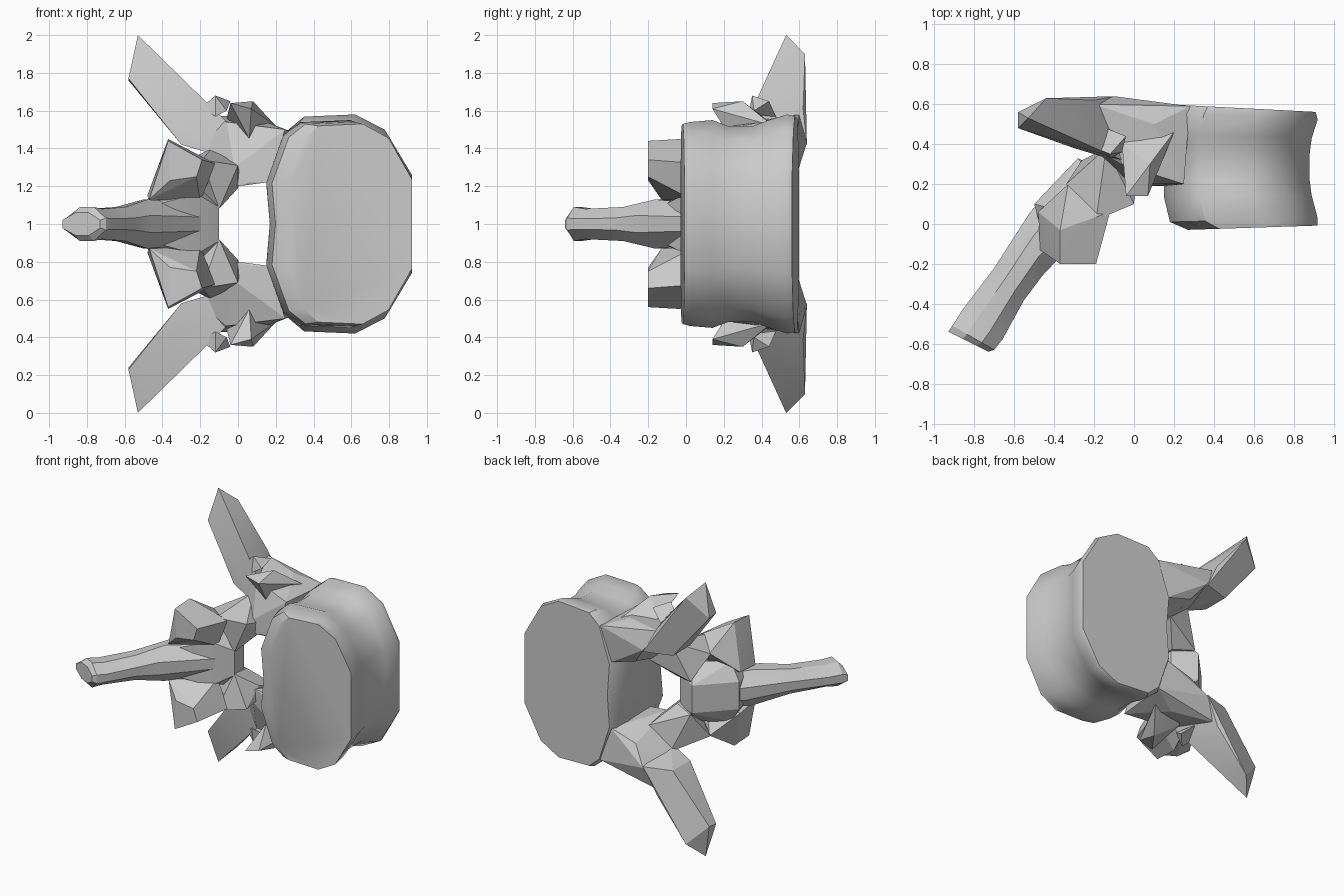
import bpy, bmesh, math

default_cube = bpy.data.objects.get("Cube")
if default_cube:
    bpy.data.objects.remove(default_cube, do_unlink=True)

MIDDLE = 1.0  # height of the symmetry plane

bone = bpy.data.materials.new("bone grey")
bone.use_nodes = True
bone.diffuse_color = (0.6, 0.6, 0.6, 1)
bone.node_tree.nodes["Principled BSDF"].inputs["Base Color"].default_value = (0.6, 0.6, 0.6, 1)


def finish(name, bm, angle):
    """Turn a bmesh into a shaded, coloured object."""
    bmesh.ops.recalc_face_normals(bm, faces=bm.faces)
    mesh = bpy.data.meshes.new(name)
    bm.to_mesh(mesh)
    bm.free()
    mesh.materials.append(bone)
    part = bpy.data.objects.new(name, mesh)
    bpy.context.collection.objects.link(part)
    bpy.ops.object.select_all(action='DESELECT')
    bpy.context.view_layer.objects.active = part
    part.select_set(True)
    bpy.ops.object.shade_smooth_by_angle(angle=math.radians(angle))
    return part


def flip(points):
    return [(x, y, 2 * MIDDLE - z) for x, y, z in points]


def faceted(name, points):
    """Wrap a faceted solid around a few corner points."""
    bm = bmesh.new()
    for point in points:
        bm.verts.new(point)
    result = bmesh.ops.convex_hull(bm, input=bm.verts)
    loose = set(result["geom_interior"]) | set(result["geom_unused"])
    loose = [v for v in loose if isinstance(v, bmesh.types.BMVert)]
    bmesh.ops.delete(bm, geom=loose, context='VERTS')
    return finish(name, bm, 15)


def faceted_pair(name, points):
    faceted("upper_" + name, points)
    faceted("lower_" + name, flip(points))


def loft(name, rings, angle):
    """Skin a row of matching closed rings and cap both ends."""
    bm = bmesh.new()
    loops = [[bm.verts.new(p) for p in ring] for ring in rings]
    for first, second in zip(loops, loops[1:]):
        for i in range(len(first)):
            j = (i + 1) % len(first)
            bm.faces.new((first[i], first[j], second[j], second[i]))
    bm.faces.new(loops[0])
    bm.faces.new(loops[-1])
    return finish(name, bm, angle)


# Main body: rounded outline lofted along y with a slight waist
half = [(.025, 0), (0, .4), (.12, .85), (.24, .98), (.6, 1), (.81, .86), (1, .45)]
outline = half + [(u, -v) for u, v in reversed(half[1:])]
sections = [  # y, left edge, right edge, half height
    (-.02, .27, .92, .53), (.02, .18, .92, .54), (.14, .15, .89, .55),
    (.22, .15, .88, .52), (.36, .15, .88, .52), (.44, .15, .89, .55),
    (.54, .17, .92, .58), (.58, .2, .91, .57)]
rings = []
for y, left, right, height in sections:
    ring = []
    for u, v in outline:
        x = left + u * (right - left)
        splay = (.55 - x) * (.14 * y - .03)  # ends lean apart towards the arch
        ring.append((x, y + splay, MIDDLE + v * height))
    rings.append(ring)
loft("vertebral_body", rings, 35)

# Pedicles joining the body to the arch
faceted_pair("pedicle", [
    (.25, .2, 1.5), (.28, .59, 1.49), (.15, .19, 1.22), (.2, .58, 1.24),
    (.06, .19, 1.22), (0, .2, 1.2), (0, .58, 1.3), (-.02, .2, 1.3),
    (-.1, .64, 1.43), (-.2, .38, 1.42), (-.2, .6, 1.58), (-.06, .3, 1.54),
    (.1, .5, 1.56)])

# Upper joint facets
faceted_pair("joint_wedge", [
    (-.04, .14, 1.64), (.08, .3, 1.65), (.07, .14, 1.61), (.2, .46, 1.52),
    (.14, .52, 1.48), (.06, .24, 1.45), (-.06, .4, 1.56)])
faceted_pair("joint_knob", [
    (-.12, .35, 1.68), (-.19, .38, 1.62), (-.04, .44, 1.65),
    (-.06, .36, 1.6), (-.14, .48, 1.56), (-.12, .33, 1.57)])

# Long side processes
faceted_pair("transverse_process", [
    (-.53, .53, 2), (-.58, .48, 1.77), (-.58, .56, 1.76), (-.44, .63, 1.9),
    (-.3, .38, 1.42), (-.3, .58, 1.42), (-.1, .64, 1.42), (-.2, .62, 1.61),
    (-.22, .42, 1.62), (-.1, .32, 1.36), (-.06, .32, 1.54)])

# Arch behind the canal, wide enough to meet the lower joints
lamina = [(-.1, .1, 1.09), (-.12, .24, 1.12), (-.28, .33, 1.1), (-.2, .22, 1.22),
          (-.5, .1, 1.1), (-.42, .08, 1.22), (-.44, -.12, 1.1), (-.22, 0, 1.16)]
faceted("lamina_bridge", lamina + flip(lamina))
faceted_pair("lamina_arm", [
    (-.1, .1, 1.08), (-.11, .26, 1.1), (-.26, .32, 1.12), (-.19, .02, 1.34),
    (0, .1, 1.31), (0, .24, 1.19), (.02, .4, 1.24), (-.14, .38, 1.4),
    (-.34, .2, 1.3)])

# Lower joint processes
faceted_pair("articular_process", [
    (-.37, -.2, 1.44), (-.37, -.03, 1.45), (-.19, -.2, 1.34),
    (-.22, -.2, 1.25), (-.36, -.2, 1.23), (-.47, -.13, 1.13),
    (-.48, .06, 1.15), (-.33, .2, 1.3), (-.12, .06, 1.32), (-.2, .05, 1.12)])

# Rear spine: faceted sections swept from the arch to the tip
spine = [  # back edge, front edge, half height
    ((-.3, .3), (-.14, .08), .1), ((-.52, .06), (-.46, -.26), .13),
    ((-.7, -.22), (-.55, -.38), .09), ((-.86, -.43), (-.66, -.58), .08),
    ((-.91, -.51), (-.7, -.63), .09), ((-.93, -.54), (-.73, -.64), .06)]
rings = []
for (ax, ay), (bx, by), h in spine:
    ring = []
    for t, lift in ((0, .35), (.35, 1), (.7, 1), (1, .35)):
        ring.append((ax + t * (bx - ax), ay + t * (by - ay), MIDDLE + lift * h))
    rings.append(ring + flip(reversed(ring)))
loft("spinous_process", rings, 20)
